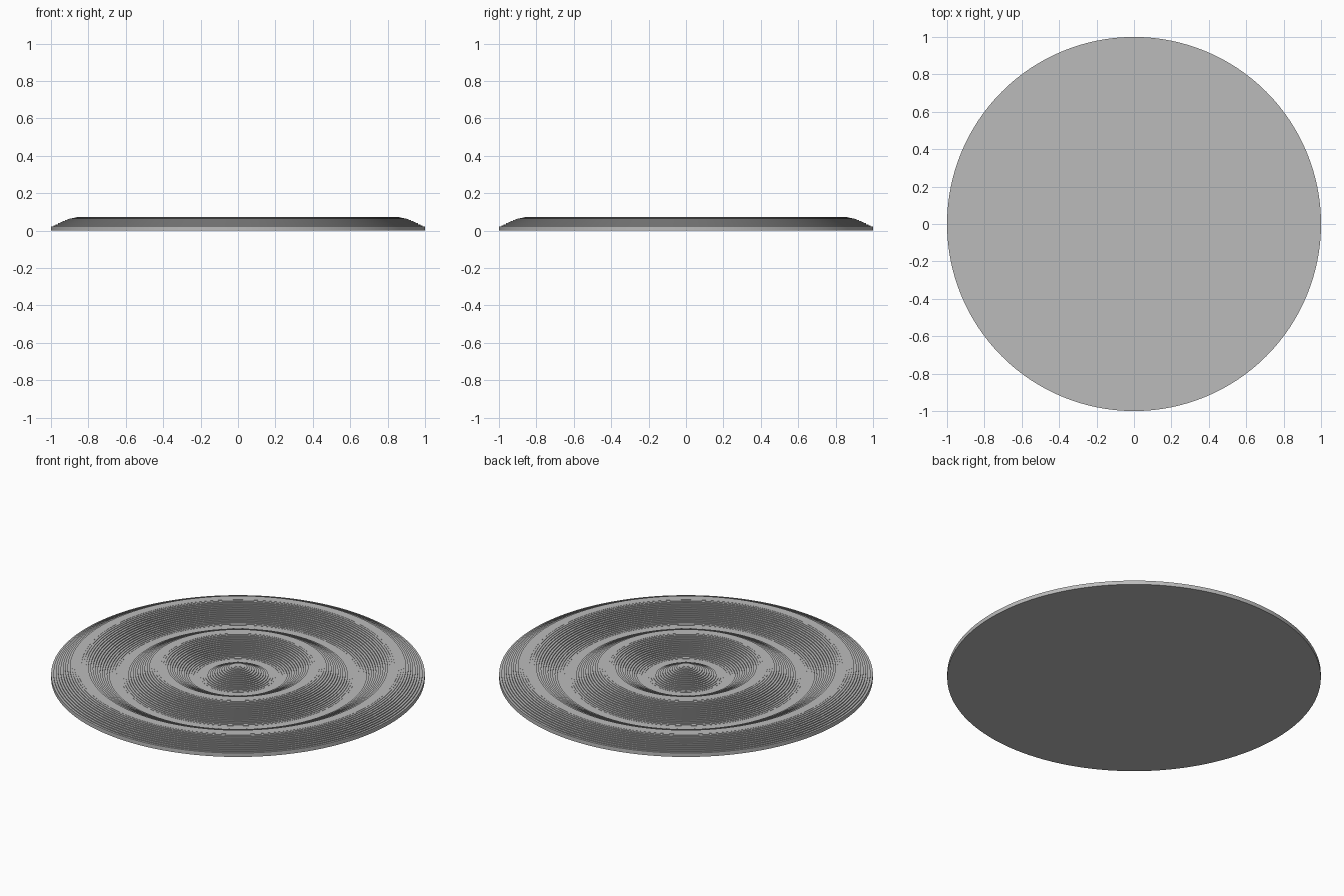
import bpy, bmesh, math

cube = bpy.data.objects.get("Cube")
if cube:
    bpy.data.objects.remove(cube, do_unlink=True)

RINGS = 80          # terraces from centre to rim
SEGMENTS = 128
PERIOD = 0.425      # distance between wave crests
MEAN, SWING = 0.04, 0.032

grey = bpy.data.materials.new("plain grey")
grey.use_nodes = True
colour = (0.5, 0.5, 0.5, 1)
grey.diffuse_color = colour
grey.node_tree.nodes["Principled BSDF"].inputs["Base Color"].default_value = colour


def ripple_height(r):
    return MEAN + SWING * math.cos(math.tau * r / PERIOD)


# Stepped half profile: underside, rim, then flat terraces in to the centre
profile = [(0, 0), (1, 0)]
for i in reversed(range(RINGS)):
    z = ripple_height((i + 0.5) / RINGS)
    profile += [((i + 1) / RINGS, z), (i / RINGS, z)]

# Turn the profile into a closed disc
bm = bmesh.new()
verts = [bm.verts.new((r, 0, z)) for r, z in profile]
edges = [bm.edges.new(pair) for pair in zip(verts, verts[1:])]
bmesh.ops.spin(bm, geom=verts + edges, cent=(0, 0, 0), axis=(0, 0, 1),
               angle=math.tau, steps=SEGMENTS)
bmesh.ops.remove_doubles(bm, verts=bm.verts, dist=0.00001)
bmesh.ops.recalc_face_normals(bm, faces=bm.faces)

mesh = bpy.data.meshes.new("rippled_disc")
bm.to_mesh(mesh)
bm.free()
mesh.materials.append(grey)
disc = bpy.data.objects.new("rippled_disc", mesh)
bpy.context.collection.objects.link(disc)

# Smooth round walls with crisp terrace edges
bpy.context.view_layer.objects.active = disc
disc.select_set(True)
bpy.ops.object.shade_smooth_by_angle(angle=math.radians(30))
